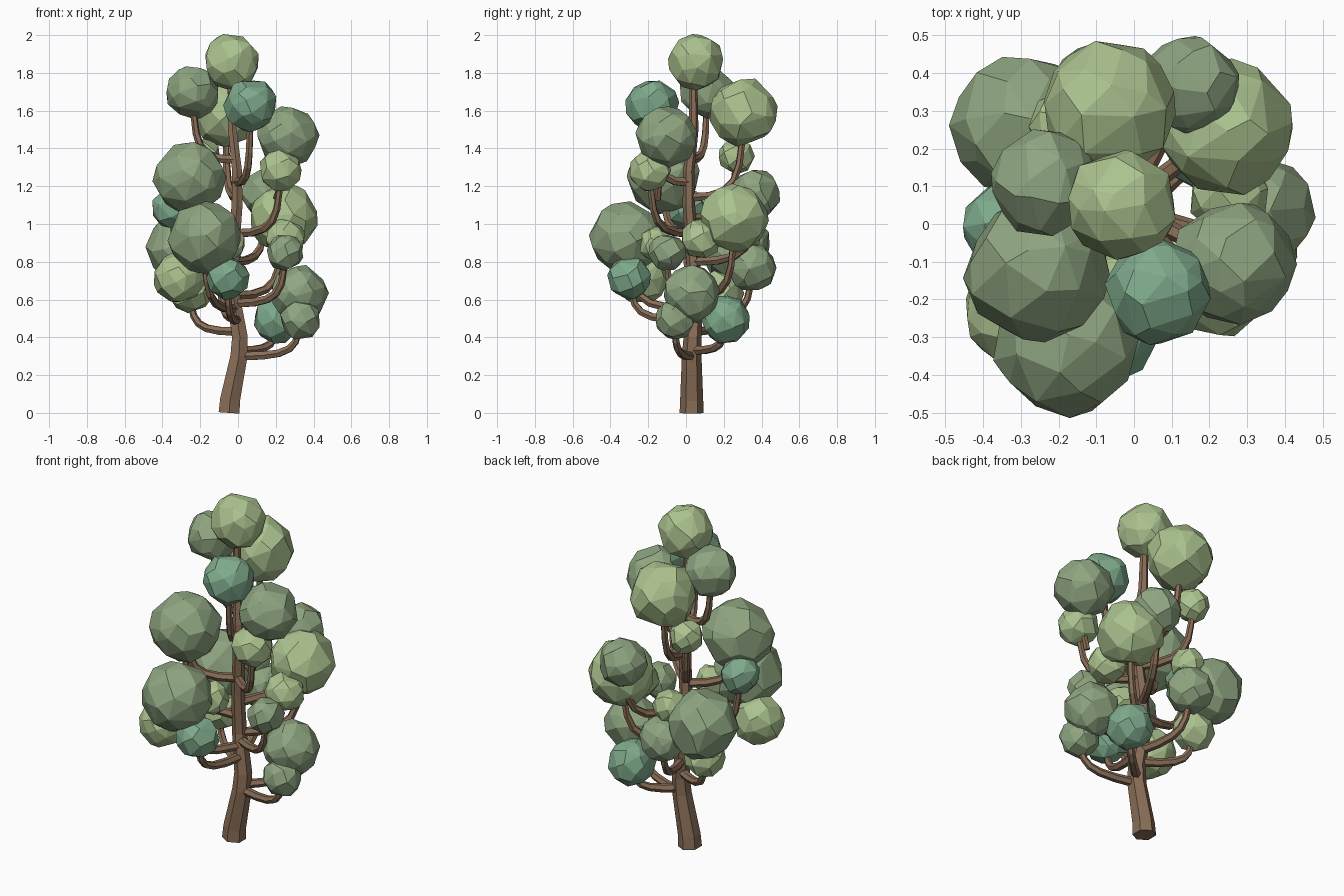
import bpy, bmesh, math, random
from mathutils import Vector

if "Cube" in bpy.data.objects:
    bpy.data.objects.remove(bpy.data.objects["Cube"])

random.seed(4)


def material(name, color):
    m = bpy.data.materials.new(name)
    m.diffuse_color = (*color, 1)
    m.use_nodes = True
    m.node_tree.nodes["Principled BSDF"].inputs["Base Color"].default_value = m.diffuse_color
    return m


BARK = material("bark", (0.25, 0.155, 0.095))
LEAF = {
    "d": material("sage_leaf", (0.275, 0.38, 0.22)),
    "l": material("light_leaf", (0.41, 0.545, 0.275)),
    "t": material("teal_leaf", (0.21, 0.40, 0.26)),
}


def tube(name, pts, radii):
    """Tapered six-sided tube along a path."""
    cu = bpy.data.curves.new(name, 'CURVE')
    cu.dimensions = '3D'
    cu.bevel_depth = 1.0
    cu.bevel_resolution = 1
    cu.use_fill_caps = True
    sp = cu.splines.new('POLY')
    sp.points.add(len(pts) - 1)
    for p, co, r in zip(sp.points, pts, radii):
        p.co = (*co, 1)
        p.radius = r
    sp.use_smooth = False
    tmp = bpy.data.objects.new(name + "_path", cu)
    bpy.context.collection.objects.link(tmp)
    bpy.context.view_layer.update()
    me = bpy.data.meshes.new_from_object(
        tmp.evaluated_get(bpy.context.evaluated_depsgraph_get()))
    bpy.data.objects.remove(tmp)
    me.materials.clear()
    me.materials.append(BARK)
    for f in me.polygons:
        f.use_smooth = False
    ob = bpy.data.objects.new(name, me)
    bpy.context.collection.objects.link(ob)


def clump(name, center, r, mat):
    """Faceted leaf ball: hull of jittered points on a sphere."""
    bm = bmesh.new()
    n = 42 if r > 0.12 else 30
    spin = random.uniform(0, 6.28)
    for i in range(n):
        z = 1 - (2 * i + 1) / n
        a = i * 2.39996 + spin
        s = math.sqrt(1 - z * z)
        v = Vector((s * math.cos(a), s * math.sin(a), z))
        v += Vector([random.uniform(-0.16, 0.16) for _ in range(3)])
        bm.verts.new(Vector(center) + v.normalized() * r * random.uniform(0.97, 1.05))
    bmesh.ops.convex_hull(bm, input=bm.verts[:])
    bmesh.ops.dissolve_limit(bm, angle_limit=math.radians(10),
                             verts=bm.verts[:], edges=bm.edges[:])
    bmesh.ops.recalc_face_normals(bm, faces=bm.faces[:])
    me = bpy.data.meshes.new(name)
    bm.to_mesh(me)
    bm.free()
    me.materials.append(mat)
    ob = bpy.data.objects.new(name, me)
    bpy.context.collection.objects.link(ob)


# Trunk
trunk = [Vector(p) for p in [
    (-0.047, 0.03, 0), (-0.042, 0.03, 0.07), (0.005, 0.03, 0.3), (0.01, 0.035, 0.4),
    (-0.025, 0.05, 0.62), (-0.025, 0.035, 0.85), (-0.005, 0.015, 1.1),
    (-0.005, 0.015, 1.28), (-0.03, 0.04, 1.5), (-0.04, 0.04, 1.85)]]
tube("trunk", trunk, [0.064, 0.061, 0.052, 0.048, 0.04, 0.036, 0.033, 0.03, 0.026, 0.018])


def on_trunk(z):
    for a, b in zip(trunk, trunk[1:]):
        if z <= b.z:
            return a.lerp(b, (z - a.z) / (b.z - a.z))
    return trunk[-1]


# Leaf clumps: x, y, z, radius, tone, height where the branch leaves the trunk (0 = none)
clumps = [
    (-0.035, 0.05, 1.86, 0.147, "l", 0),
    (-0.24, 0.11, 1.70, 0.14, "d", 1.34),
    (0.065, -0.18, 1.63, 0.138, "t", 1.22),
    (-0.065, 0.305, 1.59, 0.18, "l", 1.14),
    (0.265, -0.10, 1.465, 0.16, "d", 0),
    (0.225, -0.19, 1.285, 0.113, "l", 0.95),
    (-0.255, -0.12, 1.245, 0.19, "d", 0.95),
    (-0.178, -0.315, 0.93, 0.19, "d", 0.55),
    (-0.295, 0.265, 0.87, 0.187, "d", 0),
    (0.24, 0.255, 1.03, 0.178, "l", 0.62),
    (0.323, 0.03, 0.63, 0.15, "d", 0),
    (0.33, -0.06, 0.495, 0.107, "d", 0.30),
    (0.205, 0.21, 0.495, 0.127, "t", 0.33),
    (0.25, -0.10, 0.85, 0.1, "d", 0.58),
    (0.25, 0.08, 0.92, 0.107, "l", 0),
    (0.15, 0.37, 1.16, 0.13, "d", 0.8),
    (-0.35, 0.0, 1.08, 0.107, "t", 0.72),
    (-0.055, -0.30, 0.715, 0.115, "t", 0.49),
    (-0.31, -0.235, 0.715, 0.138, "l", 0),
    (-0.255, 0.19, 0.645, 0.115, "l", 0.43),
    (-0.05, -0.165, 0.90, 0.09, "l", 0),
    (-0.185, 0.265, 1.36, 0.094, "l", 1.03),
    (-0.11, 0.31, 0.95, 0.092, "l", 0),
    (-0.095, 0.35, 0.77, 0.128, "d", 0.5),
]
for i, (x, y, z, r, tone, start) in enumerate(clumps, 1):
    clump(f"leaf_clump_{i:02d}", (x, y, z), r * 1.01, LEAF[tone])
    if start:
        # Branch: leaves sideways, then elbows upward into the clump
        a, end = on_trunk(start), Vector((x, y, z))
        side = Vector((x - a.x, y - a.y, 0))
        c1 = a + side * 0.9
        c2 = a + side * 0.95 + Vector((0, 0, (z - a.z) * 0.2))
        pts, radii = [], []
        for k in range(7):
            t = k / 6
            s = 1 - t
            pts.append(a * s**3 + c1 * 3 * s * s * t + c2 * 3 * s * t * t + end * t**3)
            radii.append(0.026 - 0.010 * t)
        tube(f"branch_{i:02d}", pts, radii)

# Twig from the right-hand bough up to the upper right clump
tube("upper_right_twig", [(0.2, -0.15, 1.13), (0.24, -0.14, 1.24), (0.265, -0.10, 1.46)],
     [0.018, 0.016, 0.012])
